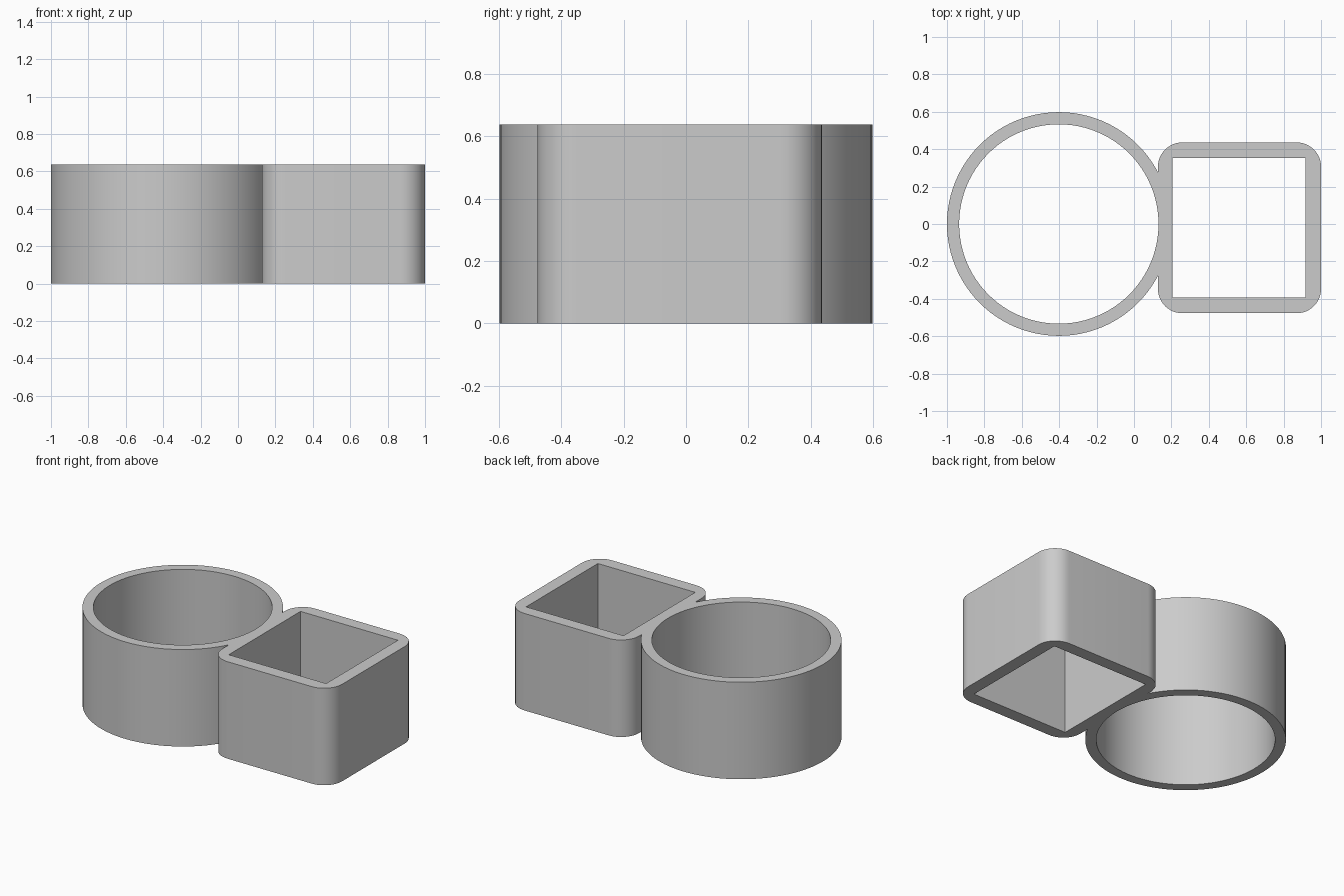
import bpy, bmesh, math

cube = bpy.data.objects.get("Cube")
if cube:
    bpy.data.objects.remove(cube, do_unlink=True)

HEIGHT = 0.638
RING_X, RING_OUTER, RING_INNER = -0.402, 0.598, 0.533

grey = bpy.data.materials.new("plain_grey")
grey.use_nodes = True
colour = (0.6, 0.6, 0.6, 1)
grey.diffuse_color = colour
grey.node_tree.nodes["Principled BSDF"].inputs["Base Color"].default_value = colour


def prism(name, outline, z0, z1):
    """Extrude a closed outline upward into a solid."""
    bm = bmesh.new()
    face = bm.faces.new([bm.verts.new((x, y, z0)) for x, y in outline])
    top = bmesh.ops.extrude_face_region(bm, geom=[face])["geom"]
    verts = [v for v in top if isinstance(v, bmesh.types.BMVert)]
    bmesh.ops.translate(bm, verts=verts, vec=(0, 0, z1 - z0))
    bmesh.ops.recalc_face_normals(bm, faces=bm.faces)
    mesh = bpy.data.meshes.new(name)
    bm.to_mesh(mesh)
    bm.free()
    mesh.materials.append(grey)
    obj = bpy.data.objects.new(name, mesh)
    bpy.context.collection.objects.link(obj)
    return obj


def arc(cx, cy, r, start, sweep, steps):
    angles = [start + sweep * i / steps for i in range(steps)]
    return [(cx + r * math.cos(a), cy + r * math.sin(a)) for a in angles]


def circle(r):
    return arc(RING_X, 0, r, 0, math.tau, 96)


def rectangle(x0, x1, y0, y1, r=0):
    """Rectangle outline, with rounded corners when r is given."""
    corners = [(x1, y1, -1, -1), (x0, y1, 1, -1), (x0, y0, 1, 1), (x1, y0, -1, 1)]
    if not r:
        return [c[:2] for c in corners]
    points = []
    for i, (x, y, sx, sy) in enumerate(corners):
        points += arc(x + sx * r, y + sy * r, r, i * math.pi / 2, math.pi / 2, 12)
        end = (i + 1) * math.pi / 2
        points.append((x + sx * r + r * math.cos(end), y + sy * r + r * math.sin(end)))
    return points


# Outer bodies, and the openings that run right through them
body = prism("double_holder", circle(RING_OUTER), 0, HEIGHT)
square_body = prism("square_body", rectangle(0.128, 1, -0.477, 0.436, 0.13), 0, HEIGHT)
round_opening = prism("round_opening", circle(RING_INNER), -0.1, HEIGHT + 0.1)
square_opening = prism("square_opening", rectangle(0.207, 0.916, -0.392, 0.354), -0.1, HEIGHT + 0.1)

# Join the bodies, cut the openings and remove the helpers
bpy.context.view_layer.objects.active = body
for helper, operation in ((square_body, "UNION"), (round_opening, "DIFFERENCE"), (square_opening, "DIFFERENCE")):
    mod = body.modifiers.new(helper.name, "BOOLEAN")
    mod.operation, mod.solver, mod.object = operation, "EXACT", helper
    bpy.ops.object.modifier_apply(modifier=mod.name)
    bpy.data.objects.remove(helper, do_unlink=True)

# Smooth curved walls, sharp rims
bpy.ops.object.select_all(action="DESELECT")
body.select_set(True)
bpy.ops.object.shade_smooth_by_angle(angle=math.radians(30))
